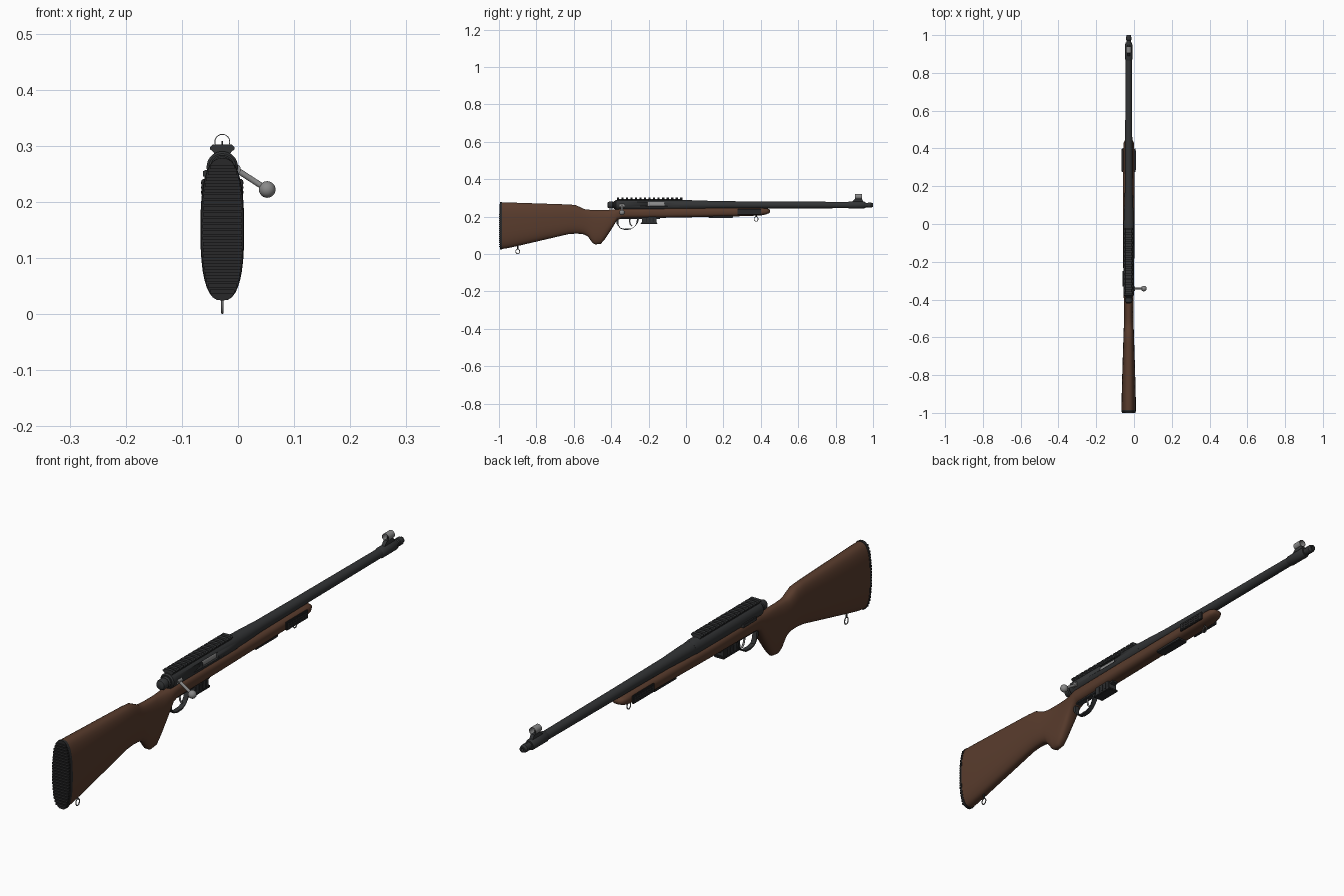
import bpy, bmesh, math
from mathutils import Vector

if "Cube" in bpy.data.objects:
    bpy.data.objects.remove(bpy.data.objects["Cube"])

CX = -0.028   # centre plane of the rifle
BORE = 0.262  # height of the barrel axis


def material(name, r, g, b):
    m = bpy.data.materials.new(name)
    m.use_nodes = True
    m.diffuse_color = (r, g, b, 1)
    node = next(n for n in m.node_tree.nodes if n.type == 'BSDF_PRINCIPLED')
    node.inputs["Base Color"].default_value = (r, g, b, 1)
    return m


WOOD = material("walnut wood", 0.1, 0.045, 0.026)
METAL = material("blued metal", 0.032, 0.034, 0.036)
BLACK = material("black rubber", 0.022, 0.022, 0.023)
STEEL = material("bright steel", 0.25, 0.25, 0.25)


def finish(bm, name, mat, angle=35):
    bmesh.ops.recalc_face_normals(bm, faces=bm.faces)
    me = bpy.data.meshes.new(name)
    bm.to_mesh(me)
    bm.free()
    ob = bpy.data.objects.new(name, me)
    bpy.context.collection.objects.link(ob)
    me.materials.append(mat)
    bpy.ops.object.select_all(action='DESELECT')
    ob.select_set(True)
    bpy.context.view_layer.objects.active = ob
    bpy.ops.object.shade_smooth_by_angle(angle=math.radians(angle))
    return ob


def skin(name, mat, rings, closed=False, angle=35):
    """Bridge rings of points; cap the ends unless the rings form a loop."""
    bm = bmesh.new()
    vs = [[bm.verts.new(p) for p in ring] for ring in rings]
    n = len(vs[0])
    pairs = list(zip(vs, vs[1:])) + ([(vs[-1], vs[0])] if closed else [])
    for a, b in pairs:
        for i in range(n):
            j = (i + 1) % n
            bm.faces.new((a[i], a[j], b[j], b[i]))
    if not closed:
        bm.faces.new(vs[0])
        bm.faces.new(vs[-1])
    return finish(bm, name, mat, angle)


def lathe(name, mat, profile, x=CX, z=BORE, closed=False, n=32):
    """Turn (y, radius) points around an axis along y."""
    turn = [2 * math.pi * i / n for i in range(n)]
    return skin(name, mat, [[(x + r * math.cos(t), y, z + r * math.sin(t)) for t in turn]
                            for y, r in profile], closed)


def oval(y, top, bottom, half, power=2.6, n=36):
    """Rounded cross-section of the stock at y."""
    ring = []
    for i in range(n):
        t = 2 * math.pi * i / n
        c, s = math.cos(t), math.sin(t)
        ring.append((CX + half * math.copysign(abs(c) ** (2 / power), c), y,
                     (top + bottom) / 2 + (top - bottom) / 2 * math.copysign(abs(s) ** (2 / power), s)))
    return ring


def prism(name, mat, outline, y0, y1):
    """Extrude an (x, z) outline along y."""
    return skin(name, mat, [[(CX + x, y, z) for x, z in outline] for y in (y0, y1)])


def box(name, mat, x, y, z, bevel=0.0):
    bm = bmesh.new()
    bmesh.ops.create_cube(bm, size=1)
    for v in bm.verts:
        v.co = [(a + b) / 2 + c * (b - a) for (a, b), c in zip((x, y, z), v.co)]
    if bevel:
        bmesh.ops.bevel(bm, geom=bm.edges[:], offset=bevel, segments=2, affect='EDGES')
    return finish(bm, name, mat)


def tube(name, mat, points, radius, cyclic=False):
    cu = bpy.data.curves.new(name, 'CURVE')
    cu.dimensions = '3D'
    cu.bevel_depth, cu.bevel_resolution, cu.use_fill_caps = radius, 3, True
    sp = cu.splines.new('POLY')
    sp.points.add(len(points) - 1)
    for p, co in zip(sp.points, points):
        p.co = (*co, 1)
    sp.use_cyclic_u = cyclic
    cu.materials.append(mat)
    ob = bpy.data.objects.new(name, cu)
    bpy.context.collection.objects.link(ob)
    return ob


# Stock: (y, top, bottom, half width) stations from butt to fore-end tip
stations = [(-.985, .276, .027, .038), (-.96, .276, .03, .038), (-.9, .274, .043, .037),
            (-.75, .269, .078, .033), (-.63, .265, .106, .029), (-.59, .262, .109, .028),
            (-.565, .25, .108, .027), (-.545, .24, .105, .026), (-.525, .237, .094, .025),
            (-.5, .236, .06, .025), (-.485, .236, .051, .025), (-.455, .236, .055, .025),
            (-.435, .236, .078, .025), (-.4, .237, .13, .026), (-.37, .24, .18, .027),
            (-.345, .245, .191, .028), (-.1, .246, .194, .03), (.26, .247, .201, .03),
            (.4, .246, .206, .029), (.43, .244, .212, .027), (.445, .24, .219, .02),
            (.45, .234, .225, .01)]
skin("stock", WOOD, [oval(*s) for s in stations], angle=50)

# Ribbed recoil pad
skin("butt_pad", BLACK, [oval(y, .278, .024, h) for y, h in ((-.994, .037), (-.991, .039), (-.984, .039))])
RIBS = 22
for i in range(RIBS):
    z = .04 + .222 * i / (RIBS - 1)
    half = .035 * (1 - abs((z - .151) / .127) ** 2.6) ** (1 / 2.6)
    box(f"butt_pad_rib_{i + 1}", BLACK, (CX - half, CX + half), (-1, -.99), (z - .0035, z + .0035))

# Receiver with ejection port, and the bolt inside
receiver = lathe("receiver", METAL, [(-.38, .024), (-.375, .028), (0, .028), (.02, .026)])
cutter = box("port_cutter", METAL, (CX + .012, CX + .05), (-.205, -.115), (.256, .277))
cutter.hide_render = True
cutter.hide_viewport = True
cut = receiver.modifiers.new("port", 'BOOLEAN')
cut.object, cut.operation, cut.solver = cutter, 'DIFFERENCE', 'EXACT'
lathe("bolt_body", STEEL, [(-.3, .021), (-.05, .021)])
lathe("bolt_shroud", METAL, [(-.42, .01), (-.416, .016), (-.408, .019), (-.392, .019),
                             (-.388, .016), (-.384, .021), (-.37, .021)])
box("bolt_release", METAL, (CX - .034, CX - .02), (-.33, -.25), (.243, .257), .002)

# Bolt handle
knob = Vector((.052, -.342, .222))
tube("bolt_handle", STEEL, [(CX + .018, -.342, .262), tuple(knob)], .0055)
bm = bmesh.new()
bmesh.ops.create_uvsphere(bm, u_segments=24, v_segments=16, radius=.0148)
bmesh.ops.translate(bm, verts=bm.verts, vec=knob)
finish(bm, "bolt_knob", STEEL)
lathe("bolt_collar", STEEL, [(-.355, .009), (-.33, .009)], x=CX + .024, z=.258, n=20)

# Barrel, sight collar and crowned muzzle
lathe("barrel", METAL, [(0, .026), (.06, .025), (.16, .021), (.4, .019), (.96, .0165)])
lathe("sight_collar", METAL, [(.865, .016), (.872, .0195), (.95, .0195), (.957, .016)])
lathe("muzzle", METAL, [(.955, .012), (.972, .012), (.974, .0145), (.99, .0145), (.993, .012),
                        (1, .011), (1, .006), (.96, .006)])

# Hooded front sight
skin("sight_ramp", METAL, [[(CX + x, y, z) for y, z in
                            ((.885, .276), (.905, .296), (.94, .296), (.95, .276))] for x in (-.007, .007)])
lathe("sight_hood", STEEL, [(.904, .014), (.94, .014), (.94, .0125), (.904, .0125)], z=.307, closed=True)
box("sight_post", METAL, (CX - .0015, CX + .0015), (.916, .926), (.292, .308))

# Scope rail with cross slots
prism("rail_base", METAL, [(-.014, .278), (.014, .278), (.016, .294), (-.016, .294)], -.37, -.02)
TEETH = 15
for i in range(TEETH):
    y = -.37 + .337 * i / (TEETH - 1)
    prism(f"rail_tooth_{i + 1}", METAL, [(-.015, .288), (.015, .288), (.022, .294), (.022, .297),
                                         (.017, .302), (-.017, .302), (-.022, .297), (-.022, .294)],
          y, y + .013)

# Magazine
box("magazine", METAL, (CX - .019, CX + .019), (-.235, -.158), (.166, .21), .003)
box("magazine_floor", BLACK, (CX - .021, CX + .021), (-.242, -.152), (.16, .169), .002)
for side in (-1, 1):
    for k in range(3):
        y = -.215 + k * .018
        box("magazine_rib", BLACK, (CX + side * .019 - .002, CX + side * .019 + .002), (y, y + .007), (.17, .192))

# Trigger group
box("trigger_plate", METAL, (CX - .012, CX + .012), (-.37, -.14), (.186, .198), .002)
guard = [(-.368, .19), (-.366, .16), (-.352, .138), (-.33, .132), (-.298, .133), (-.278, .143), (-.262, .164), (-.256, .192)]
skin("trigger_guard", METAL,
     [[(CX + x, y + d * (y + .312) * .1, z + d * .003) for x, d in
       ((-.009, -1), (.009, -1), (.009, 1), (-.009, 1))] for y, z in guard])
tube("trigger", STEEL, [(CX, -.3, .192), (CX, -.302, .175), (CX, -.298, .16), (CX, -.288, .148)], .0035)

# Fore-end grip panels, with raised ribs, and lower plate
for side, label in ((-1, "right"), (1, "left")):
    x = CX + side * .033
    box(f"{label}_grip_panel", BLACK, (x - .004, x + .004), (.275, .4), (.21, .241), .002)
    for k in range(3):
        z = .217 + k * .0085
        box(f"{label}_grip_rib", BLACK, (x - .005, x + .005), (.285, .39), (z - .002, z + .002))
box("lower_grip_plate", BLACK, (CX - .019, CX + .019), (.12, .25), (.193, .208), .002)

# Sling swivels
for label, y, z, top in (("rear", -.9, .0145, .05), ("front", .375, .187, .212)):
    loop = [(CX, y + .0105 * math.cos(k * math.pi / 12), z + .0125 * math.sin(k * math.pi / 12))
            for k in range(24)]
    tube(f"{label}_sling_loop", STEEL, loop, .002, True)
    tube(f"{label}_sling_stud", METAL, [(CX, y, z + .011), (CX, y, top)], .0035)
